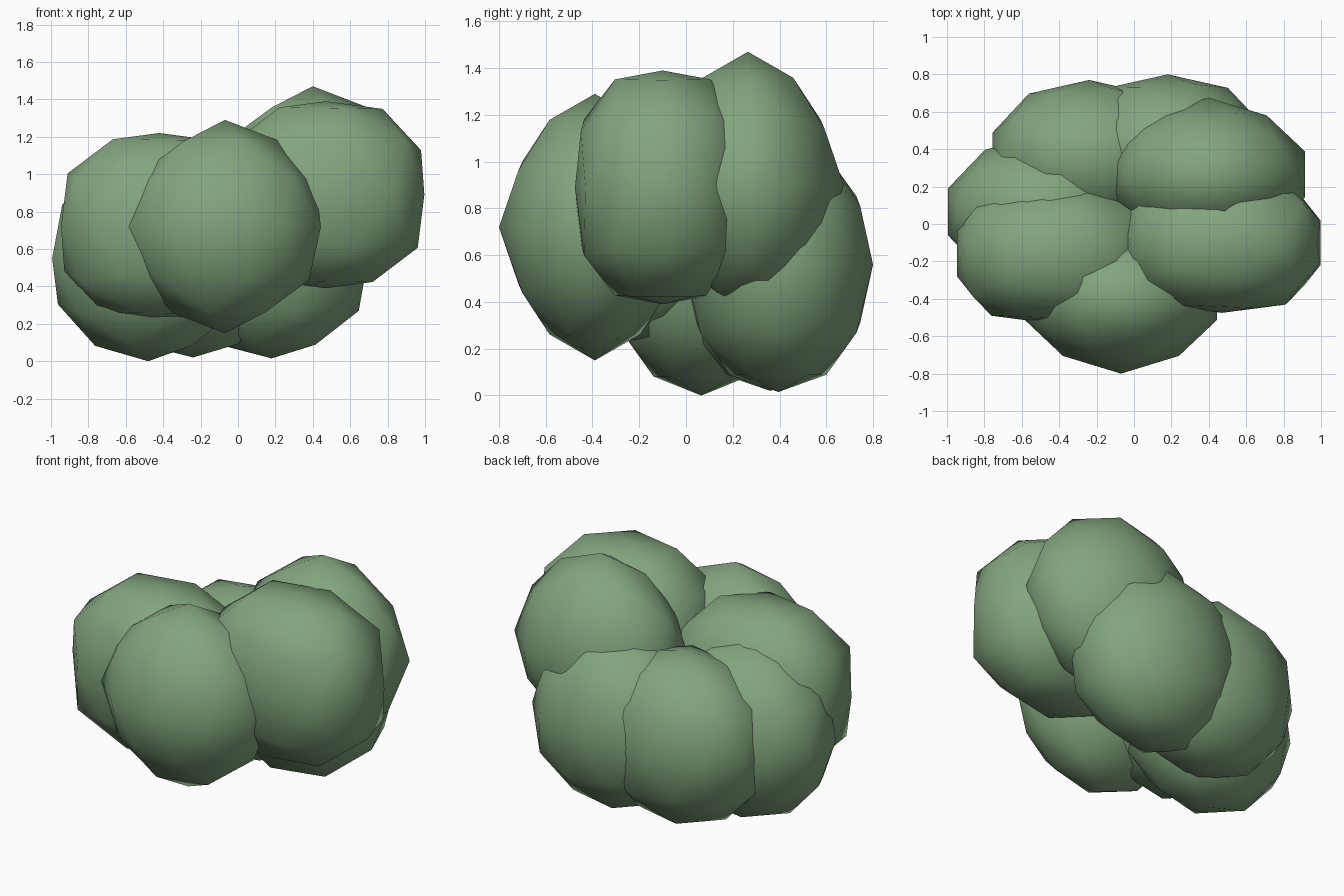
import bpy
from mathutils import Vector

cube = bpy.data.objects.get("Cube")
if cube:
    bpy.data.objects.remove(cube, do_unlink=True)

# Single leaf colour
leaf = bpy.data.materials.new("leaf_green")
leaf.use_nodes = True
colour = (0.225, 0.375, 0.21, 1)
leaf.diffuse_color = colour
bsdf = leaf.node_tree.nodes["Principled BSDF"]
bsdf.inputs["Base Color"].default_value = colour
bsdf.inputs["Roughness"].default_value = 0.9


def clump(name, centre, radii, power=2):
    """Smooth foliage clump; power under 2 is pointed, over 2 is boxy."""
    bpy.ops.mesh.primitive_ico_sphere_add(
        subdivisions=2, radius=1, location=centre)
    ob = bpy.context.object
    ob.name = name
    for v in ob.data.vertices:
        size = sum(abs(c) ** power for c in v.co) ** (1 / power)
        v.co = Vector(c * r / size for c, r in zip(v.co, radii))
    ob.data.materials.append(leaf)
    bpy.ops.object.shade_smooth()


# Upper clumps: two pointed, two boxy
POINTED = (0.555, 0.41, 0.57)
BOXY = (0.535, 0.375, 0.50)
clump("front_clump", (-0.07, -0.39, 0.72), POINTED, 1.73)
clump("back_upper_clump", (0.40, 0.265, 0.90), POINTED, 1.73)
clump("left_upper_clump", (0.47, -0.10, 0.89), BOXY, 2.75)
clump("right_upper_clump", (-0.42, -0.16, 0.72), BOXY, 2.75)

# Lower clumps resting on the ground
clump("right_lower_clump", (-0.48, 0.065, 0.55), (0.54, 0.41, 0.55))
clump("back_right_lower_clump", (-0.24, 0.36, 0.545), (0.54, 0.41, 0.525), 2.1)
clump("back_left_lower_clump", (0.18, 0.395, 0.56), (0.54, 0.405, 0.545), 2.1)
